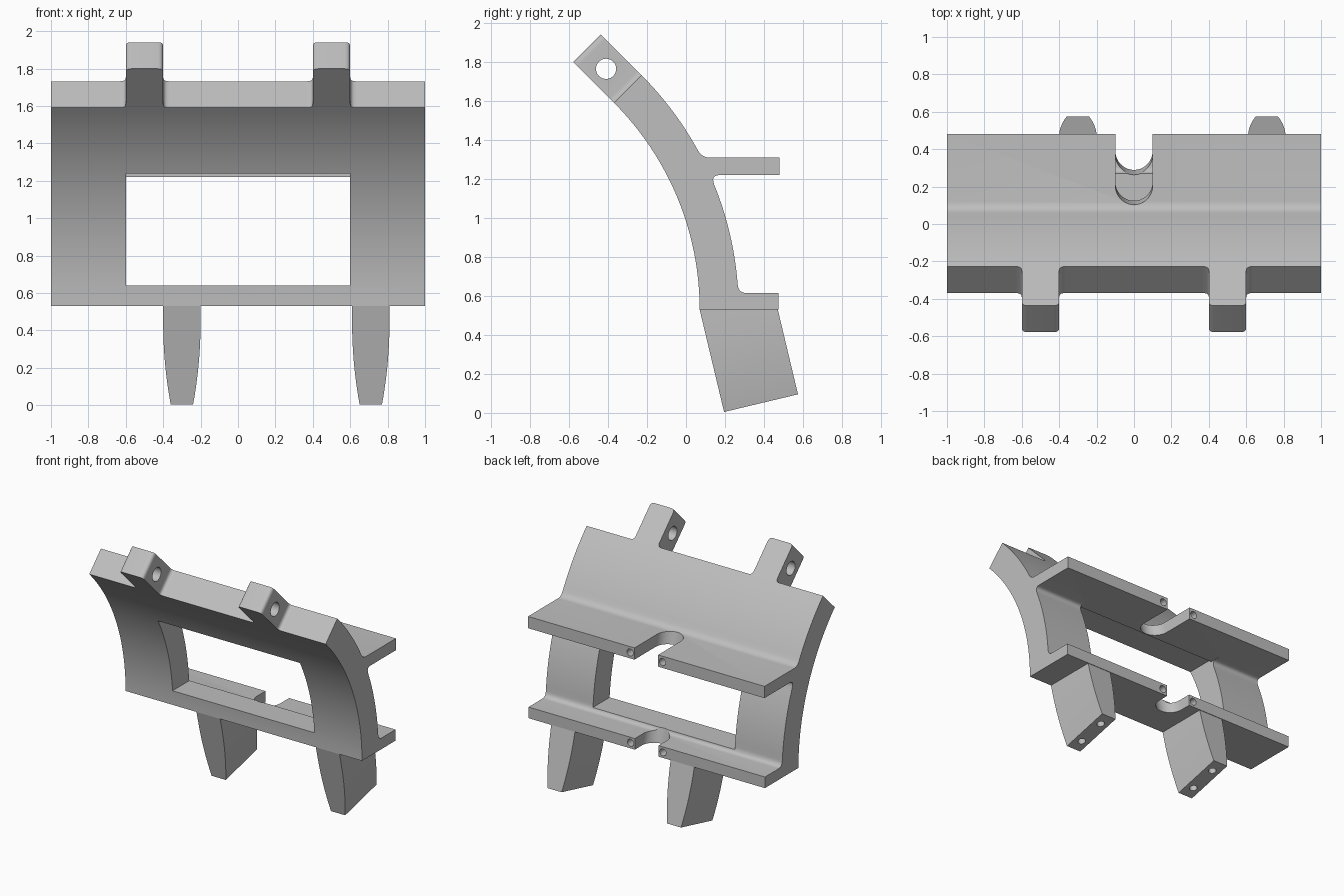
import bpy, bmesh, math
from mathutils import Vector

if "Cube" in bpy.data.objects:
    bpy.data.objects.remove(bpy.data.objects["Cube"])

X, Y, Z = Vector((1, 0, 0)), Vector((0, 1, 0)), Vector((0, 0, 1))
grey = bpy.data.materials.new("light grey")
grey.diffuse_color = (0.52, 0.52, 0.52, 1)
grey.use_nodes = True
grey.node_tree.nodes["Principled BSDF"].inputs["Base Color"].default_value = grey.diffuse_color


def prism(name, pts, origin, u, v, w, depth):
    """Extrude a 2D outline lying in the u-v plane along w."""
    bm = bmesh.new()
    o = Vector(origin)
    face = bm.faces.new([bm.verts.new(o + u * a + v * b) for a, b in pts])
    ext = bmesh.ops.extrude_face_region(bm, geom=[face])
    moved = [g for g in ext["geom"] if isinstance(g, bmesh.types.BMVert)]
    bmesh.ops.translate(bm, verts=moved, vec=w * depth)
    bmesh.ops.recalc_face_normals(bm, faces=bm.faces)
    me = bpy.data.meshes.new(name)
    bm.to_mesh(me)
    bm.free()
    me.materials.append(grey)
    ob = bpy.data.objects.new(name, me)
    bpy.context.collection.objects.link(ob)
    return ob


def activate(ob):
    bpy.ops.object.select_all(action='DESELECT')
    ob.select_set(True)
    bpy.context.view_layer.objects.active = ob


def cut(ob, cutter):
    cutter.hide_render = True
    mod = ob.modifiers.new("cut", 'BOOLEAN')
    mod.operation, mod.solver, mod.object = 'DIFFERENCE', 'EXACT', cutter
    activate(ob)
    bpy.ops.object.modifier_apply(modifier=mod.name)
    bpy.data.objects.remove(cutter)


def smooth(ob):
    activate(ob)
    bpy.ops.object.shade_smooth_by_angle(angle=math.radians(30))


def circle(r, n=24):
    return [(r * math.cos(2 * math.pi * i / n), r * math.sin(2 * math.pi * i / n)) for i in range(n)]


def fillet(a, c, b, n=6):
    """Rounded corner from a to b around corner c."""
    out = []
    for i in range(n + 1):
        t = i / n
        out.append(tuple((1 - t) ** 2 * p + 2 * t * (1 - t) * q + t * t * r
                         for p, q, r in zip(a, c, b)))
    return out


# Curved panel profile: concentric arcs around one centre
CY, CZ, R_IN, R_OUT = -1.43, 0.53, 1.5, 1.7


def arc(r, z0, z1, n):
    a0, a1 = math.asin((z0 - CZ) / r), math.asin((z1 - CZ) / r)
    return [(CY + r * math.cos(a0 + (a1 - a0) * i / n), CZ + r * math.sin(a0 + (a1 - a0) * i / n))
            for i in range(n + 1)]


top_in, top_out = CZ + R_IN * math.sqrt(0.5), CZ + R_OUT * math.sqrt(0.5)
upper = arc(R_OUT, top_out, 1.345, 14)
middle = arc(R_OUT, 1.17, 0.66, 16)
profile = arc(R_IN, CZ, top_in, 32) + upper
profile += fillet(upper[-1], (0.083, 1.31), (0.12, 1.31))[1:]
profile += [(0.48, 1.31), (0.48, 1.22)]
profile += fillet((0.175, 1.22), (0.125, 1.22), middle[0]) + middle[1:]
profile += fillet(middle[-1], (0.268, 0.615), (0.31, 0.615))[1:]
profile += [(0.475, 0.615), (0.475, CZ)]
panel = prism("curved_panel_with_shelves", profile, (-1, 0, 0), Y, Z, X, 2)

# Window opening
window = [(-0.5, 0.64), (0.3, 0.64), (0.2, 1.221), (0.118, 1.221), (0.118, 1.24), (-0.5, 1.24)]
cut(panel, prism("window_cutter", window, (-0.6, 0, 0), Y, Z, X, 1.2))

# Tilted slot with a round end through both shelves
down = Vector((0, 0.232, -0.973)).normalized()
back = Vector((0, -down.z, down.y))
back = back if back.y > 0 else -back
slot = [(0.1 * math.cos(math.pi + math.pi * i / 20), 0.1 * math.sin(math.pi + math.pi * i / 20))
        for i in range(21)] + [(0.1, 0.6), (-0.1, 0.6)]
start = Vector((0, 0.206, 1.31)) - down * 0.2
cut(panel, prism("slot_cutter", slot, start, X, back, down, 1.25))

# Screw holes in the shelf edges
for z in (1.265, 0.5725):
    for x in (-0.137, 0.137):
        cut(panel, prism("hole_cutter", circle(0.027, 16), (x, 0.33, z), X, Z, Y, 0.3))
smooth(panel)

# Hinge lugs with flared base, rounded tip and a pin hole
along = Vector((0, -1, 1)).normalized()
across = Vector((0, 1, 1)).normalized()
f, L = 0.03, 0.295
half = fillet((0.1 + f, 0), (0.1, 0), (0.1, f)) + fillet((0.1, L - f), (0.1, L), (0.1 - f, L))
lug_outline = half + [(-a, b) for a, b in reversed(half)]
for side, x in (("left", -0.5), ("right", 0.5)):
    base = (x, CY + R_IN * math.sqrt(0.5), top_in)
    lug = prism(side + "_hinge_lug", lug_outline, base, X, along, across, 0.2)
    cut(lug, prism("pin_cutter", circle(0.052), (x - 0.3, -0.41, 1.765), Y, Z, X, 0.6))
    smooth(lug)

# Tapered legs, trimmed level under the lower shelf
LEG = 0.54
steps = [0.13 + (LEG - 0.13) * i / 10 for i in range(11)]
edge = [(0.1, 0)] + [(0.1 - 0.04 * ((s - 0.09) / 0.45) ** 2, s) for s in steps]
leg_outline = edge + [(-a, s) for a, s in reversed(edge)]
for side, x in (("left", -0.3), ("right", 0.71)):
    top = Vector((x, 0.07, CZ))
    leg = prism(side + "_leg", leg_outline, top, X, down, back, 0.39)
    for v in leg.data.vertices:
        if (v.co - top).dot(down) < 0.01:
            v.co += down * ((CZ - v.co.z) / down.z)
    for d in (0.09, 0.30):
        cut(leg, prism("hole_cutter", circle(0.027, 16), top + down * 0.38 + back * d,
                       X, back, down, 0.3))
    smooth(leg)
